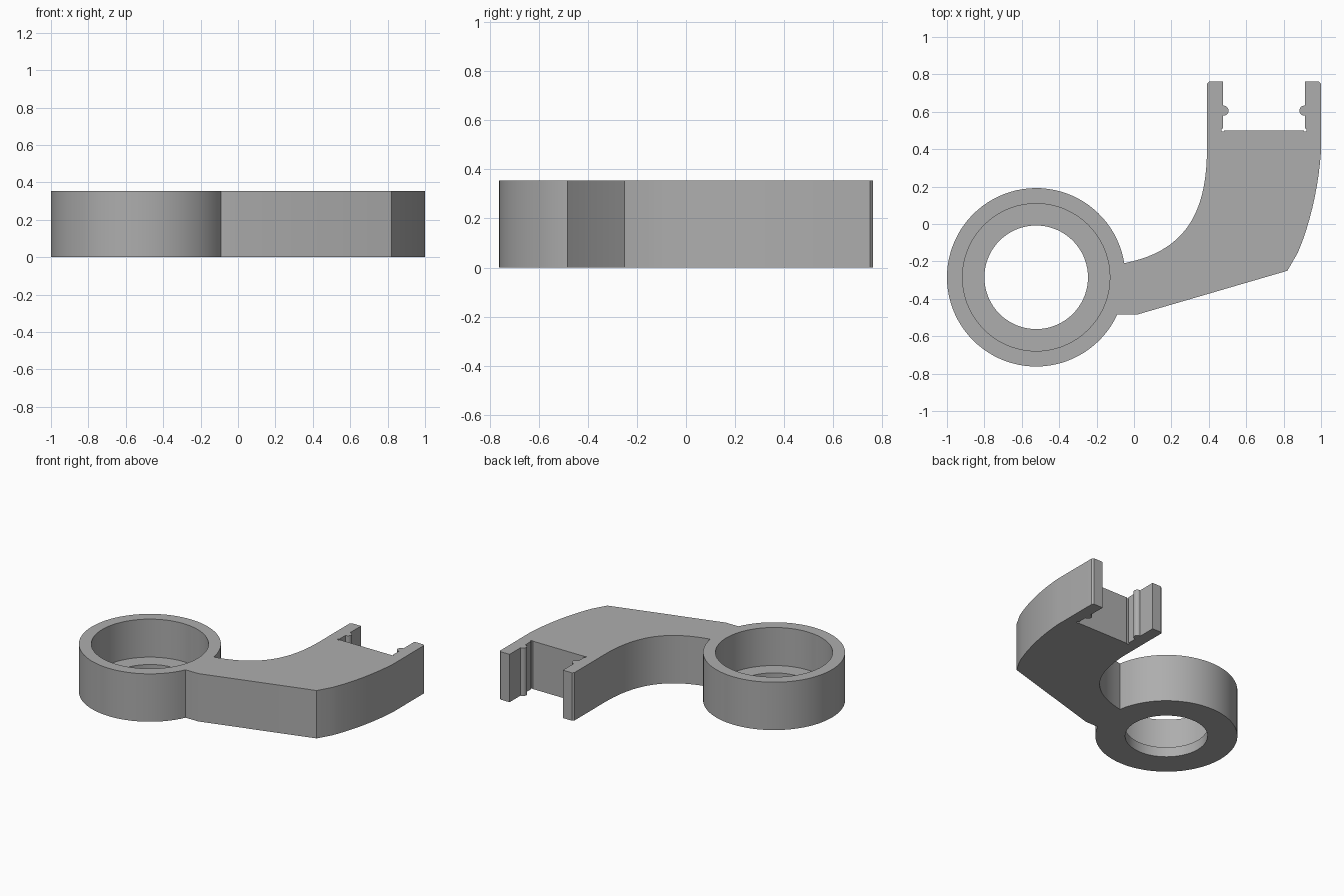
import bpy
import bmesh
from math import cos, sin, radians
from mathutils import Vector
from mathutils.geometry import interpolate_bezier

if "Cube" in bpy.data.objects:
    bpy.data.objects.remove(bpy.data.objects["Cube"], do_unlink=True)

HEIGHT, FLOOR = 0.355, 0.073
RING = (-0.523, -0.285)
CLIP_X = 0.695                      # centre line of the clip

grey = bpy.data.materials.new("plain_grey")
grey.use_nodes = True
colour = (0.42, 0.42, 0.42, 1)
grey.diffuse_color = colour
grey.node_tree.nodes["Principled BSDF"].inputs["Base Color"].default_value = colour


def arc(centre, radius, start, end, steps):
    angles = [radians(start + (end - start) * i / steps) for i in range(steps + 1)]
    return [(centre[0] + radius * cos(a), centre[1] + radius * sin(a)) for a in angles]


def bezier(a, b, c, d, steps):
    pts = interpolate_bezier(*(Vector((*p, 0)) for p in (a, b, c, d)), steps + 1)
    return [(p.x, p.y) for p in pts]


def extrude(name, outline, bottom, top):
    bm = bmesh.new()
    face = bm.faces.new([bm.verts.new((x, y, bottom)) for x, y in outline])
    result = bmesh.ops.extrude_face_region(bm, geom=[face], use_keep_orig=True)
    for v in result["geom"]:
        if isinstance(v, bmesh.types.BMVert):
            v.co.z = top
    bmesh.ops.recalc_face_normals(bm, faces=bm.faces)
    mesh = bpy.data.meshes.new(name)
    bm.to_mesh(mesh)
    bm.free()
    mesh.materials.append(grey)
    obj = bpy.data.objects.new(name, mesh)
    bpy.context.collection.objects.link(obj)
    return obj


# Left prong of the clip, from its outer tip down to the corner relief
prong = [(0.39, 0.75), (0.402, 0.762), (0.476, 0.762), (0.476, 0.632)]
prong += arc((0.479, 0.606), 0.027, 90, -90, 10)
prong += [(0.476, 0.58), (0.476, 0.512)]
prong += arc((0.476, 0.503), 0.009, 90, 360, 6)
prong += [(0.487, 0.5)]
other_prong = [(2 * CLIP_X - x, y) for x, y in reversed(prong)]

# Whole outline: ring, inner curve, clip, outer curve and straight underside
outline = arc(RING, 0.477, -24.8, -350.9, 80)
outline += bezier(outline[-1], (0.25, -0.15), (0.39, 0.03), (0.39, 0.4), 20)
outline += prong + other_prong
outline += bezier((1.0, 0.39), (0.985, 0.17), (0.93, -0.03), (0.875, -0.155), 10)
outline += [(0.82, -0.25), (0.015, -0.485)]
bracket = extrude("bracket_body", outline, 0, HEIGHT)

# Through hole and wider stepped bore
for name, radius, bottom in (("hole", 0.277, -0.1), ("bore", 0.394, FLOOR)):
    cutter = extrude(name + "_cutter", arc(RING, radius, 0, 360, 72)[:-1], bottom, 0.5)
    cutter.hide_render = True
    mod = bracket.modifiers.new(name, "BOOLEAN")
    mod.operation = "DIFFERENCE"
    mod.solver = "EXACT"
    mod.object = cutter
    bpy.context.view_layer.objects.active = bracket
    bpy.ops.object.modifier_apply(modifier=mod.name)
    bpy.data.objects.remove(cutter, do_unlink=True)

bpy.ops.object.select_all(action="DESELECT")
bracket.select_set(True)
bpy.context.view_layer.objects.active = bracket
bpy.ops.object.shade_smooth_by_angle(angle=radians(25))
